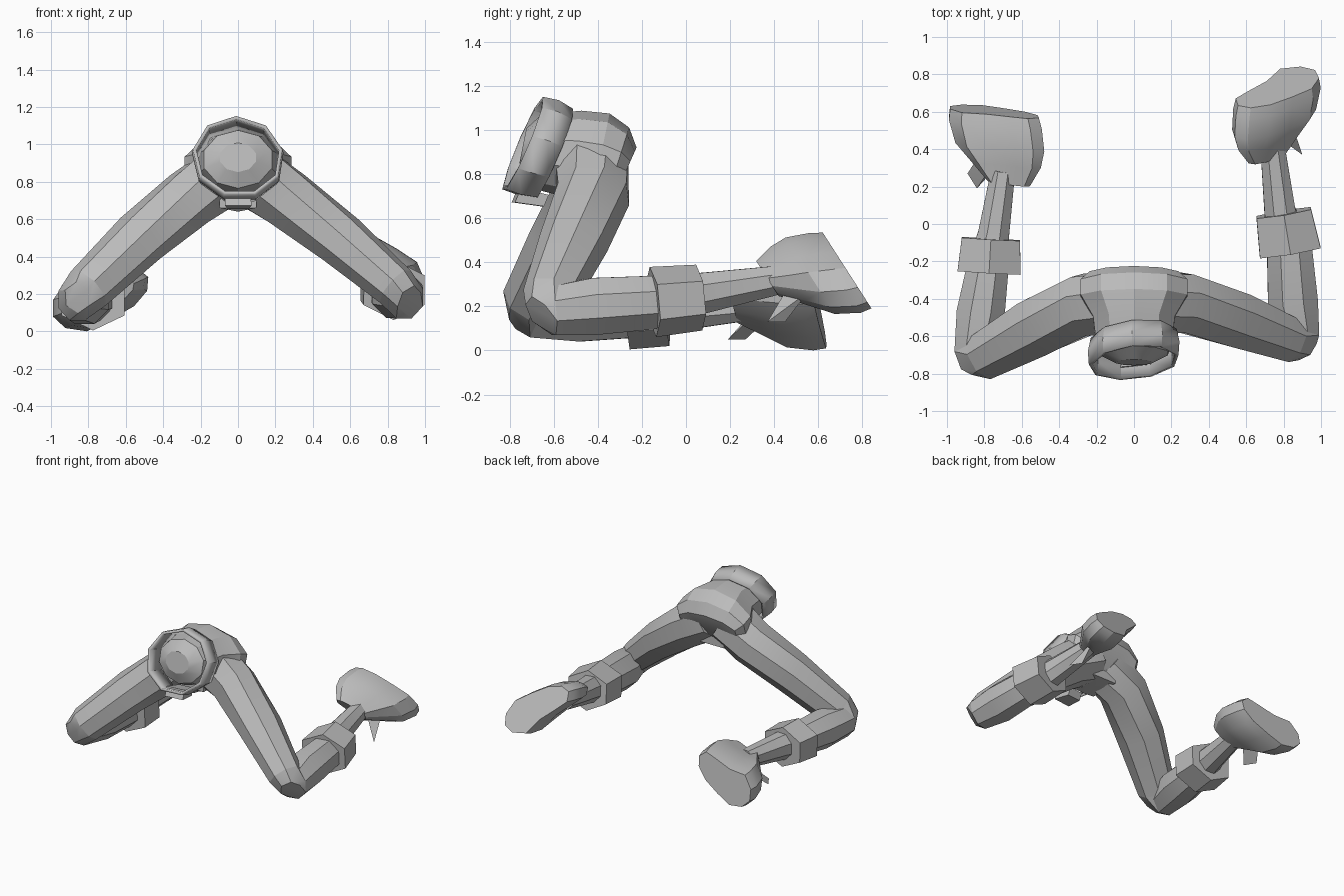
import bpy
import bmesh
from math import cos, sin, pi, radians
from mathutils import Vector as V

old = bpy.data.objects.get("Cube")
if old:
    bpy.data.objects.remove(old, do_unlink=True)

grey = bpy.data.materials.new("plain grey")
grey.use_nodes = True
colour = (0.5, 0.5, 0.5, 1)
grey.diffuse_color = colour
grey.node_tree.nodes["Principled BSDF"].inputs["Base Color"].default_value = colour


def finish(name, bm):
    bmesh.ops.recalc_face_normals(bm, faces=bm.faces)
    mesh = bpy.data.meshes.new(name)
    bm.to_mesh(mesh)
    bm.free()
    mesh.materials.append(grey)
    ob = bpy.data.objects.new(name, mesh)
    bpy.context.collection.objects.link(ob)
    bpy.ops.object.select_all(action='DESELECT')
    bpy.context.view_layer.objects.active = ob
    ob.select_set(True)
    bpy.ops.object.shade_smooth_by_angle(angle=radians(28))
    return ob


def ring(center, axis, rw, rh, sides, phase=0.5):
    """Points around a centre, square to the axis."""
    u = V(axis).cross(V((0, 0, 1))).normalized()
    v = u.cross(V(axis)).normalized()
    turns = [2 * pi * (i + phase) / sides for i in range(sides)]
    return [V(center) + u * rw * cos(a) + v * rh * sin(a) for a in turns]


def loft(name, rings, caps=True):
    bm = bmesh.new()
    loops = [[bm.verts.new(p) for p in r] for r in rings]
    for a, b in zip(loops, loops[1:]):
        for i in range(len(a)):
            j = (i + 1) % len(a)
            bm.faces.new((a[i], a[j], b[j], b[i]))
    if caps:
        bm.faces.new(loops[0])
        bm.faces.new(loops[-1])
    return finish(name, bm)


def tube_rings(stations, sides):
    pts = [V(s[0]) for s in stations]
    out = []
    for i, (c, rw, rh) in enumerate(stations):
        axis = pts[min(i + 1, len(pts) - 1)] - pts[max(i - 1, 0)]
        out.append(ring(c, axis, rw, rh, sides))
    return out


def hull(name, points):
    bm = bmesh.new()
    for p in points:
        bm.verts.new(p)
    res = bmesh.ops.convex_hull(bm, input=bm.verts)
    loose = {g for g in res["geom_interior"] + res["geom_unused"]
             if isinstance(g, bmesh.types.BMVert)}
    bmesh.ops.delete(bm, geom=list(loose), context='VERTS')
    return finish(name, bm)


# Pelvis with a domed waist stub
loft("pelvis", tube_rings([
    ((0, -0.74, 0.93), 0.10, 0.08),
    ((0, -0.69, 0.92), 0.19, 0.16),
    ((0, -0.62, 0.90), 0.215, 0.18),
    ((0, -0.50, 0.89), 0.23, 0.20),
    ((0, -0.39, 0.87), 0.30, 0.21),
    ((0, -0.31, 0.85), 0.30, 0.17),
    ((0, -0.265, 0.83), 0.25, 0.10)], 10))

# Open belt and its buckle
axis = V((0.1, -0.92, 0.39))
belt = loft("belt", [ring((0, -0.74, 0.935), axis, 0.245, 0.235, 9, 0.25),
                     ring((0, -0.67, 0.915), axis, 0.25, 0.24, 9, 0.25),
                     ring((0, -0.60, 0.89), axis, 0.235, 0.225, 9, 0.25)], caps=False)
shell = belt.modifiers.new("thickness", 'SOLIDIFY')
shell.thickness = 0.02
hull("buckle", ring((0, -0.77, 0.705), axis, 0.10, 0.05, 4)
     + ring((0, -0.64, 0.68), axis, 0.08, 0.04, 4))
hull("crotch", [V((x, y, z)) for x in (-0.1, 0.1) for y in (-0.56, -0.32)
                for z in (0.66, 0.95)] + [V((0, -0.54, 0.64)), V((0, -0.38, 0.65))])


def leg(side, thigh, knee, shin, cuff):
    upper = tube_rings(thigh, 8)
    lower = tube_rings(shin, 8)
    loft(side + "_thigh", upper)
    loft(side + "_shin", lower)
    outward = V(knee) - (V(thigh[-1][0]) + V(shin[0][0])) / 2
    hull(side + "_knee", upper[-1] + lower[0] + ring(knee, outward, 0.075, 0.085, 6))
    loft(side + "_cuff", tube_rings(cuff, 6))


def boot(side, ankle, sole, length, normal, width, spur):
    """Kidney-shaped sole, thick at toe and heel, blended into the ankle."""
    n = V(normal).normalized()
    u = V(length) - n * V(length).dot(n)
    w = n.cross(u).normalized() * width
    count = 12
    c, start = V(sole), V(ankle)
    rings = []
    for t, toe, heel, wide in ((0, 0.94, 0.97, 0.93), (0.15, 1, 1, 1),
                               (0.45, 0.93, 0.98, 0.97), (0.68, 0.65, 0.85, 0.72),
                               (0.95, 0.32, 0.55, 0.45)):
        loop = []
        for i in range(count):
            a = 2 * pi * i / count
            along, across = (toe, 1.15) if cos(a) > 0.1 else (heel, 0.95)
            notch = 0.65 if i in (3, 4) else across
            loop.append(c.lerp(start, t) + u * cos(a) * 0.5 * along
                        + w * sin(a) * notch * wide)
        rings.append(loop)
    loft(side + "_boot", rings)
    tip = V(spur)
    base = c.lerp(start, 0.6)
    hull(side + "_boot_spur", [tip, tip + V((-0.05, 0.08, 0)), base + u * 0.22,
                               base - u * 0.05, base + w * 0.3])


leg("left",
    [((0.08, -0.43, 0.83), 0.18, 0.18), ((0.26, -0.42, 0.71), 0.17, 0.165),
     ((0.55, -0.51, 0.49), 0.16, 0.145), ((0.84, -0.62, 0.24), 0.125, 0.12)],
    (0.915, -0.67, 0.17),
    [((0.89, -0.61, 0.18), 0.11, 0.12), ((0.85, -0.42, 0.20), 0.145, 0.14),
     ((0.83, -0.12, 0.22), 0.13, 0.13), ((0.78, 0.07, 0.26), 0.09, 0.10),
     ((0.74, 0.42, 0.32), 0.07, 0.07)],
    [((0.835, -0.15, 0.22), 0.19, 0.16), ((0.80, 0.06, 0.24), 0.17, 0.15)])
boot("left", (0.73, 0.36, 0.31), (0.765, 0.73, 0.365), (0.43, 0.23, -0.29),
     (0, 0.84, 0.54), 0.14, (0.90, 0.37, 0.13))

leg("right",
    [((-0.08, -0.43, 0.83), 0.18, 0.18), ((-0.26, -0.43, 0.71), 0.175, 0.165),
     ((-0.52, -0.55, 0.50), 0.17, 0.15), ((-0.80, -0.705, 0.23), 0.135, 0.13)],
    (-0.86, -0.79, 0.18),
    [((-0.86, -0.70, 0.17), 0.11, 0.12), ((-0.82, -0.48, 0.17), 0.14, 0.14),
     ((-0.78, -0.22, 0.17), 0.12, 0.12), ((-0.75, -0.05, 0.18), 0.09, 0.10),
     ((-0.70, 0.28, 0.20), 0.07, 0.07)],
    [((-0.775, -0.26, 0.165), 0.195, 0.16), ((-0.765, -0.08, 0.17), 0.18, 0.15)])
boot("right", (-0.69, 0.20, 0.20), (-0.75, 0.60, 0.18), (-0.50, 0.0, -0.22),
     (0.05, 0.95, 0.18), 0.145, (-0.84, 0.19, 0.05))
